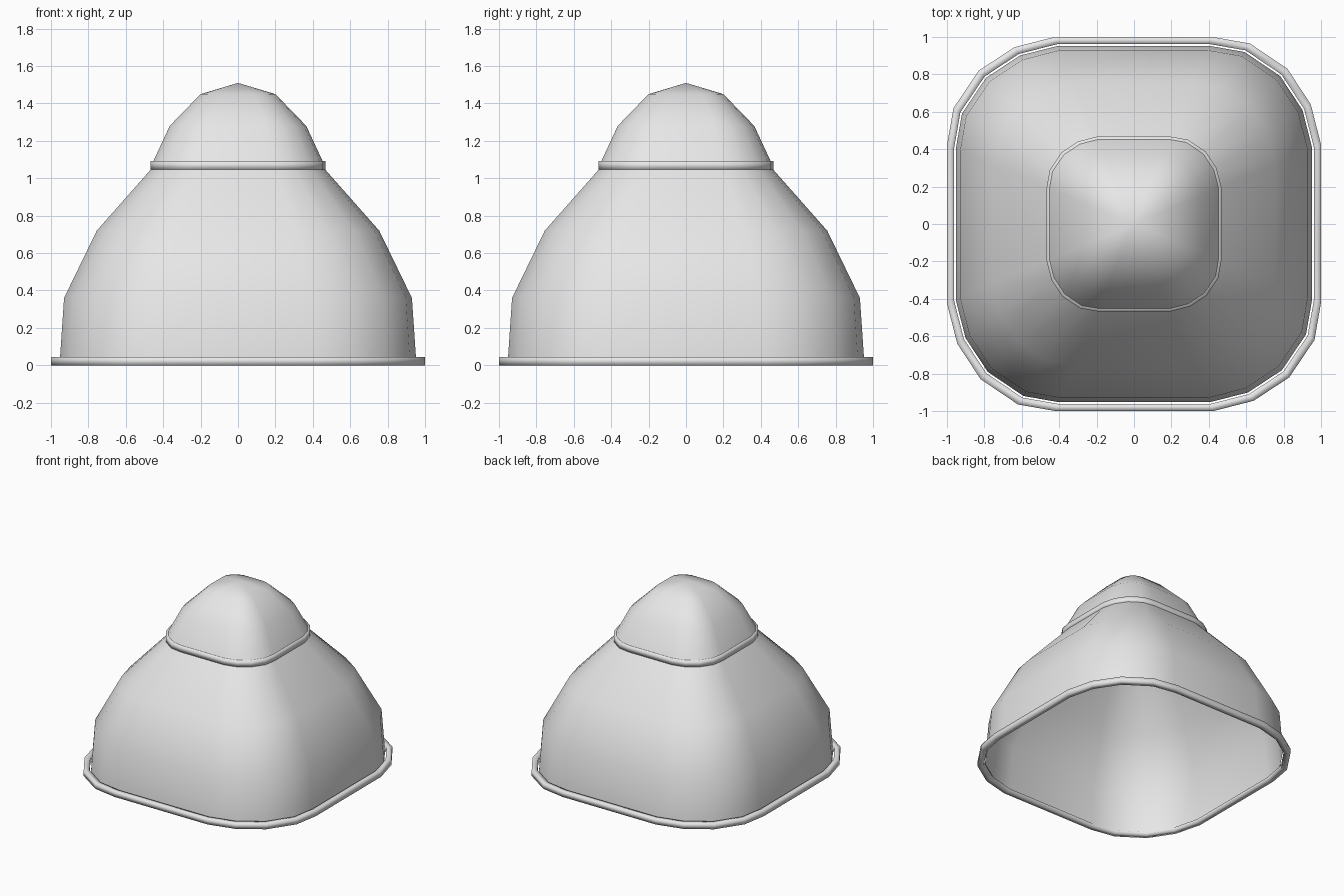
import bpy
import bmesh

cube = bpy.data.objects.get("Cube")
if cube:
    bpy.data.objects.remove(cube, do_unlink=True)

grey = bpy.data.materials.new("light grey")
grey.use_nodes = True
grey.diffuse_color = (0.8, 0.8, 0.8, 1)
grey.node_tree.nodes["Principled BSDF"].inputs["Base Color"].default_value = (0.8, 0.8, 0.8, 1)

# Rounded-square outline: one corner, turned four times (counter-clockwise)
CORNER = [(1.0, 0.425), (0.945, 0.64), (0.82, 0.83), (0.62, 0.965), (0.42, 1.0)]
OUTLINE = []
for turn in range(4):
    for x, y in CORNER:
        for _ in range(turn):
            x, y = -y, x
        OUTLINE.append((x, y))


def loft(name, profile, closed=False):
    """Sweep the outline through (scale, height) stations; scale 0 is an apex."""
    bm = bmesh.new()
    loops = []
    for scale, z in profile:
        if scale == 0:
            loops.append([bm.verts.new((0, 0, z))])
        else:
            loops.append([bm.verts.new((x * scale, y * scale, z)) for x, y in OUTLINE])
    pairs = list(zip(loops, loops[1:]))
    if closed:
        pairs.append((loops[-1], loops[0]))
    count = len(OUTLINE)
    for low, high in pairs:
        for i in range(count):
            j = (i + 1) % count
            if len(high) == 1:
                bm.faces.new((low[i], low[j], high[0]))
            else:
                bm.faces.new((low[i], low[j], high[j], high[i]))
    for face in bm.faces:
        face.smooth = True
    mesh = bpy.data.meshes.new(name)
    bm.to_mesh(mesh)
    bm.free()
    mesh.materials.append(grey)
    obj = bpy.data.objects.new(name, mesh)
    bpy.context.collection.objects.link(obj)
    return obj


def band(name, outer, width, bottom, top):
    """Square-section trim running round the outline."""
    inner = outer - width
    return loft(name, [(outer, bottom), (outer, top), (inner, top), (inner, bottom)], closed=True)


# Open-bottomed main shell
loft("lower_dome", [(0.953, 0.02), (0.93, 0.36), (0.755, 0.72), (0.45, 1.065)])

# Small cap on top
loft("upper_dome", [(0.465, 1.065), (0.365, 1.28), (0.2, 1.45), (0, 1.51)])

# Trim bands
band("base_rim", 1.0, 0.038, 0.0, 0.045)
band("neck_rim", 0.467, 0.043, 1.045, 1.093)
